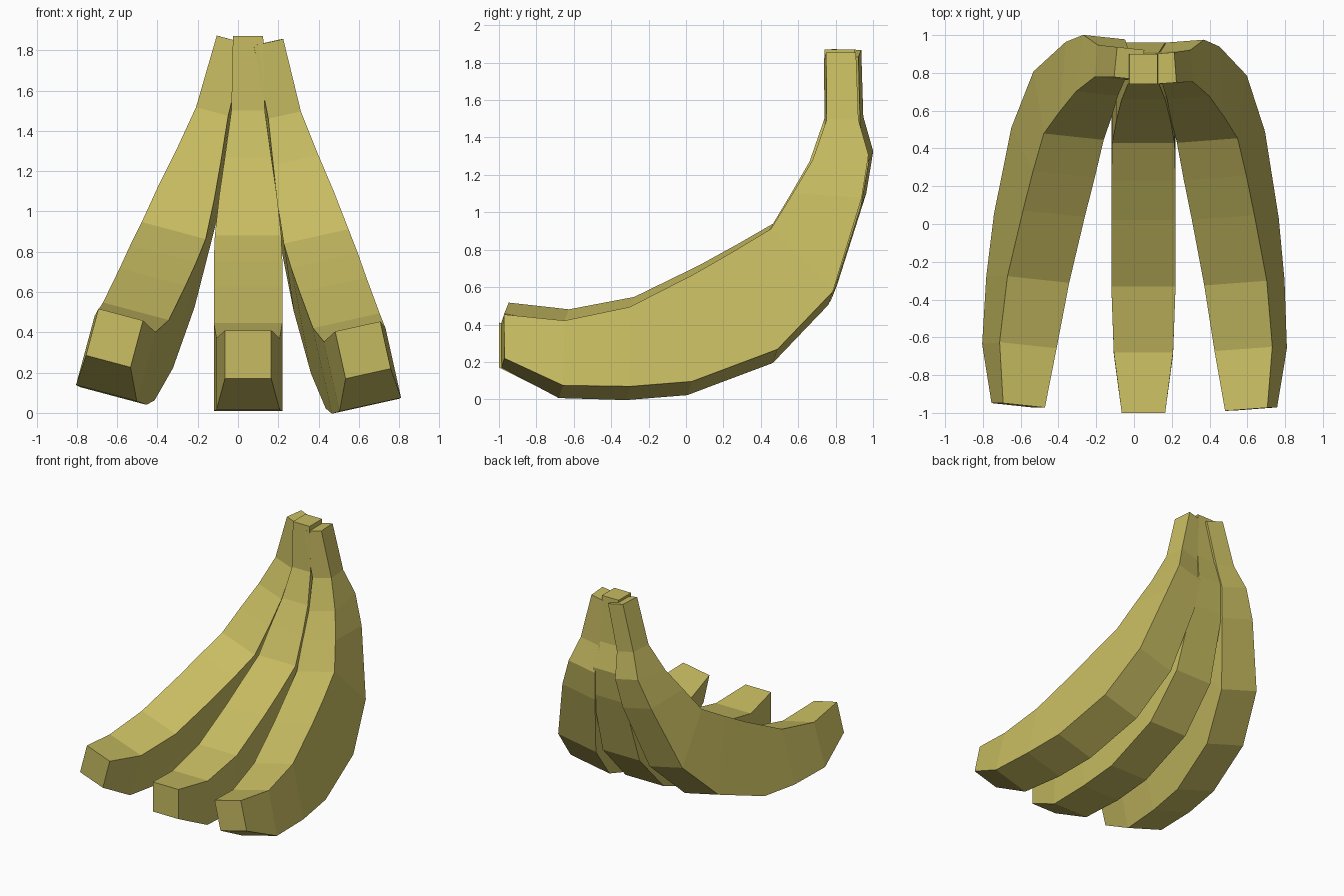
import bpy, bmesh
from math import radians
from mathutils import Matrix, Vector

if "Cube" in bpy.data.objects:
    bpy.data.objects.remove(bpy.data.objects["Cube"])

yellow = bpy.data.materials.new("banana_yellow")
yellow.diffuse_color = (0.57, 0.50, 0.12, 1)
yellow.use_nodes = True
yellow.node_tree.nodes["Principled BSDF"].inputs["Base Color"].default_value = yellow.diffuse_color

# Rings from blossom tip to stem: inner (y, z), outer (y, z), half width
RINGS = [
    (-1.00, 0.41, -1.00, 0.17, 0.115),
    (-0.68, 0.37, -0.69, 0.015, 0.157),
    (-0.33, 0.445, -0.33, 0.01, 0.17),
    (0.02, 0.63, 0.00, 0.04, 0.17),
    (0.23, 0.755, 0.46, 0.22, 0.17),
    (0.43, 0.88, 0.76, 0.54, 0.165),
    (0.55, 1.08, 0.92, 1.06, 0.143),
    (0.66, 1.27, 0.96, 1.30, 0.115),
    (0.74, 1.50, 0.91, 1.50, 0.083),
    (0.74, 1.87, 0.90, 1.87, 0.075),
]
TIP = Vector((0, -1.0, 0.29))


def banana(name, tip, roll, yaw, pitch):
    """Square-section banana, leaned sideways and turned about its tip."""
    bm = bmesh.new()
    loops = []
    for yi, zi, yo, zo, w in RINGS:
        corners = [(-w, yi, zi), (w, yi, zi), (w, yo, zo), (-w, yo, zo)]
        loops.append([bm.verts.new(Vector(c) - TIP) for c in corners])
    for a, b in zip(loops, loops[1:]):
        for i in range(4):
            j = (i + 1) % 4
            bm.faces.new((a[i], a[j], b[j], b[i]))
    bm.faces.new(loops[0])
    bm.faces.new(loops[-1])
    bmesh.ops.recalc_face_normals(bm, faces=bm.faces)
    bm.transform(Matrix.Translation(tip)
                 @ Matrix.Rotation(radians(pitch), 4, 'X')
                 @ Matrix.Rotation(radians(yaw), 4, 'Z')
                 @ Matrix.Rotation(radians(roll), 4, 'Y'))
    mesh = bpy.data.meshes.new(name)
    bm.to_mesh(mesh)
    bm.free()
    mesh.materials.append(yellow)
    bpy.context.collection.objects.link(bpy.data.objects.new(name, mesh))


# Bunch of three
banana("middle_banana", (0.05, -1.0, 0.29), 0, 0, 0)
banana("right_banana", (0.62, -0.98, 0.312), -12.5, 4.2, -0.5)
banana("left_banana", (-0.613, -0.96, 0.372), 15, -5.7, -1.5)
